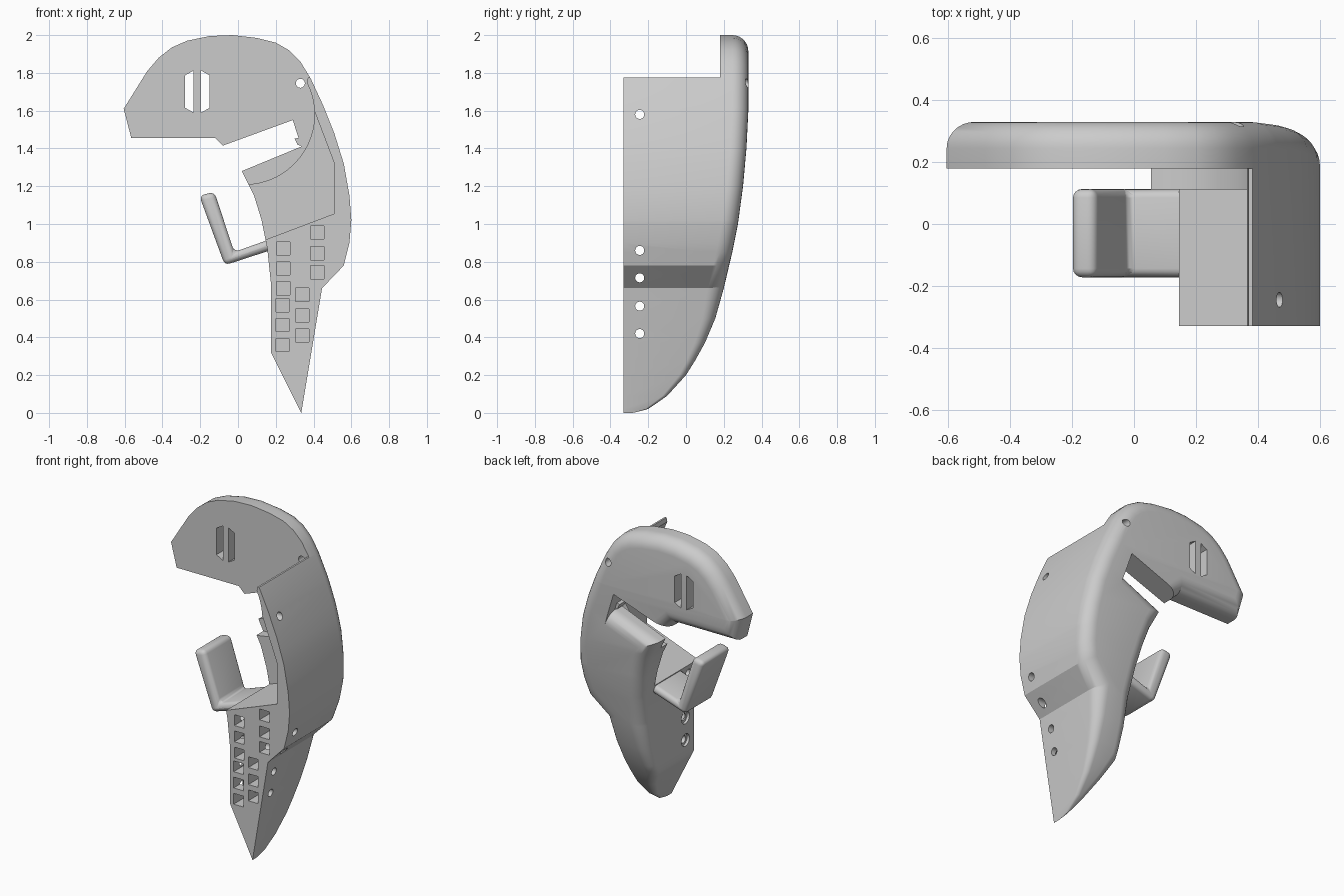
import bpy, bmesh, math
from mathutils import Vector

if "Cube" in bpy.data.objects:
    bpy.data.objects.remove(bpy.data.objects["Cube"])

grey = bpy.data.materials.new("plain grey")
grey.use_nodes = True
grey.diffuse_color = (0.6, 0.6, 0.6, 1)
grey.node_tree.nodes["Principled BSDF"].inputs["Base Color"].default_value = (0.6, 0.6, 0.6, 1)

FRONT = -0.33


def make_object(name, bm):
    bmesh.ops.recalc_face_normals(bm, faces=bm.faces)
    mesh = bpy.data.meshes.new(name)
    bm.to_mesh(mesh)
    bm.free()
    obj = bpy.data.objects.new(name, mesh)
    mesh.materials.append(grey)
    bpy.context.collection.objects.link(obj)
    return obj


def prism(name, outline, y0, y1):
    """Extrude an x-z outline along y."""
    bm = bmesh.new()
    face = bm.faces.new([bm.verts.new((x, y0, z)) for x, z in outline])
    ext = bmesh.ops.extrude_face_region(bm, geom=[face])
    moved = [v for v in ext["geom"] if isinstance(v, bmesh.types.BMVert)]
    bmesh.ops.translate(bm, verts=moved, vec=(0, y1 - y0, 0))
    return make_object(name, bm)


def circle(cx, cz, r, n=24):
    return [(cx + r * math.cos(i * math.tau / n), cz + r * math.sin(i * math.tau / n)) for i in range(n)]


def activate(obj):
    bpy.ops.object.select_all(action='DESELECT')
    obj.select_set(True)
    bpy.context.view_layer.objects.active = obj


def carve(target, cutter):
    mod = target.modifiers.new("cut", 'BOOLEAN')
    mod.operation = 'DIFFERENCE'
    mod.solver = 'EXACT'
    mod.object = cutter
    activate(target)
    bpy.ops.object.modifier_apply(modifier=mod.name)
    bpy.data.objects.remove(cutter)


def smooth(obj, angle=28):
    activate(obj)
    bpy.ops.object.shade_smooth_by_angle(angle=math.radians(angle))


# Shell outline, counter-clockwise from the bottom tip
outline = [Vector(p) for p in (
    (.335, 0), (.445, .66), (.56, .78), (.59, .9), (.6, 1.02), (.59, 1.15), (.56, 1.32),
    (.51, 1.48), (.45, 1.63), (.385, 1.77), (.33, 1.86), (.27, 1.92), (.2, 1.96), (.1, 1.985),
    (-.03, 2), (-.15, 1.995), (-.27, 1.97), (-.35, 1.935), (-.42, 1.88), (-.48, 1.81),
    (-.605, 1.61), (-.565, 1.455), (-.12, 1.455), (-.08, 1.415), (.29, 1.55), (.335, 1.41),
    (.02, 1.28), (.085, 1.15), (.125, 1.02), (.155, .87), (.175, .68), (.175, .32))]
SHARP = (23, 24)   # edges of the slot that stay square

# Curve of the back, as (height, depth)
back = [(0, -.27), (.02, -.2), (.09, -.1), (.2, 0), (.28, .05), (.37, .1), (.5, .155),
        (.66, .2), (.85, .245), (1, .275), (1.2, .302), (1.4, .32), (1.6, .33), (2.1, .33)]


def back_depth(z):
    for (z0, y0), (z1, y1) in zip(back, back[1:]):
        if z <= z1:
            return y0 + (y1 - y0) * (z - z0) / (z1 - z0)
    return back[-1][1]


def inset(i, amount):
    """Move one corner of the outline inward, keeping sharp edges in line."""
    n = len(outline)
    p = outline[i]
    d0 = (p - outline[i - 1]).normalized()
    d1 = (outline[(i + 1) % n] - p).normalized()
    a0 = 0 if (i - 1) % n in SHARP else amount
    a1 = 0 if i in SHARP else amount
    n0, n1 = Vector((-d0.y, d0.x)), Vector((-d1.y, d1.x))
    det = n0.x * n1.y - n0.y * n1.x
    return p + Vector((a0 * n1.y - a1 * n0.y, a1 * n0.x - a0 * n1.x)) / det


def build_shell():
    bm = bmesh.new()
    steps, n = 7, len(outline)
    rings = [[bm.verts.new((p.x, -1, p.y)) for p in outline]]
    for k in range(steps + 1):
        t = k / steps * math.pi / 2
        ring = []
        for i, p in enumerate(outline):
            r = min(.085, .015 + p.y * .12)
            q = inset(i, r * (1 - math.cos(t)))
            ring.append(bm.verts.new((q.x, -r * (1 - math.sin(t)), q.y)))
        rings.append(ring)
    for a, b in zip(rings, rings[1:]):
        for i in range(n):
            j = (i + 1) % n
            bm.faces.new((a[i], a[j], b[j], b[i]))
    bm.faces.new(rings[0][::-1])
    bm.faces.new(rings[-1])
    # slice at each height, then bend the back to its curve
    for z, _ in back[1:-1]:
        bmesh.ops.bisect_plane(bm, geom=bm.verts[:] + bm.edges[:] + bm.faces[:],
                               plane_co=(0, 0, z), plane_no=(0, 0, 1))
    for v in bm.verts:
        v.co.y = FRONT if v.co.y < -.5 else max(FRONT + .01, back_depth(v.co.z) + v.co.y)
    return make_object("grip_shell", bm)


shell = build_shell()

# Open front of the head, with a round lower right side
arc = []
for i in range(25):
    a = math.radians(-88 + i * 5)
    arc.append((.035 + .37 * math.cos(a), 1.58 + .37 * math.sin(a)))
head_cut = [(-.8, 1.21)] + arc + [(.37, 1.775), (.8, 1.775), (.8, 2.2), (-.8, 2.2)]
carve(shell, prism("head_cutter", [p for p in head_cut if p not in arc or p[1] < 1.77], -.5, .18))

# Deeper pocket behind the outer wall
carve(shell, prism("pocket_cutter", [(0, .862), (.51, 1.055), (.51, 1.32), (.404, 1.6),
                                     (.2, 1.6), (0, 1.35)], -.5, .112))

# Twin slots and pin hole through the head
for inner, outer in ((-.235, -.28), (-.195, -.15)):
    carve(shell, prism("slot_cutter", [(inner, 1.59), (outer, 1.615), (outer, 1.787), (inner, 1.812)], .1, .5))
carve(shell, prism("pin_cutter", circle(.33, 1.745, .024), .1, .5))

# Square pockets in the grip front
columns = ((.24, (.87, .765, .66)), (.235, (.57, .465, .36)),
           (.42, (.955, .845, .745)), (.34, (.625, .515, .41)))
for cx, heights in columns:
    for cz in heights:
        h = .035
        carve(shell, prism("square_cutter", [(cx - h, cz - h), (cx + h, cz - h),
                                             (cx + h, cz + h), (cx - h, cz + h)], -.5, -.13))


# Screw holes running side to side
def side_hole(z, radius, x0, x1):
    cutter = prism("screw_cutter", circle(0, 0, radius), x0, x1)
    for v in cutter.data.vertices:
        x, y, h = v.co
        v.co = (y, -.245 + x, z + h)
    cutter.data.flip_normals()
    bm = bmesh.new()
    bm.from_mesh(cutter.data)
    bmesh.ops.recalc_face_normals(bm, faces=bm.faces)
    bm.to_mesh(cutter.data)
    bm.free()
    carve(shell, cutter)


for z in (.42, .565, .715, .86, 1.58):
    side_hole(z, .024, -.1, .9)
for z in (.42, .565):
    side_hole(z, .04, .1, .192)
smooth(shell)

# Bent finger hook
hook = prism("finger_hook", [(-.205, 1.15), (-.07, .782), (.2, .87), (.2, .93),
                             (-.02, .852), (-.125, 1.17)], -.172, .113)
bevel = hook.modifiers.new("round", 'BEVEL')
bevel.width = .028
bevel.segments = 4
bevel.limit_method = 'ANGLE'
activate(hook)
bpy.ops.object.modifier_apply(modifier=bevel.name)
smooth(hook)

# Small catch at the end of the slot
prism("slot_catch", [(.315, 1.42), (.345, 1.41), (.335, 1.46), (.3, 1.452)], .18, .25)
